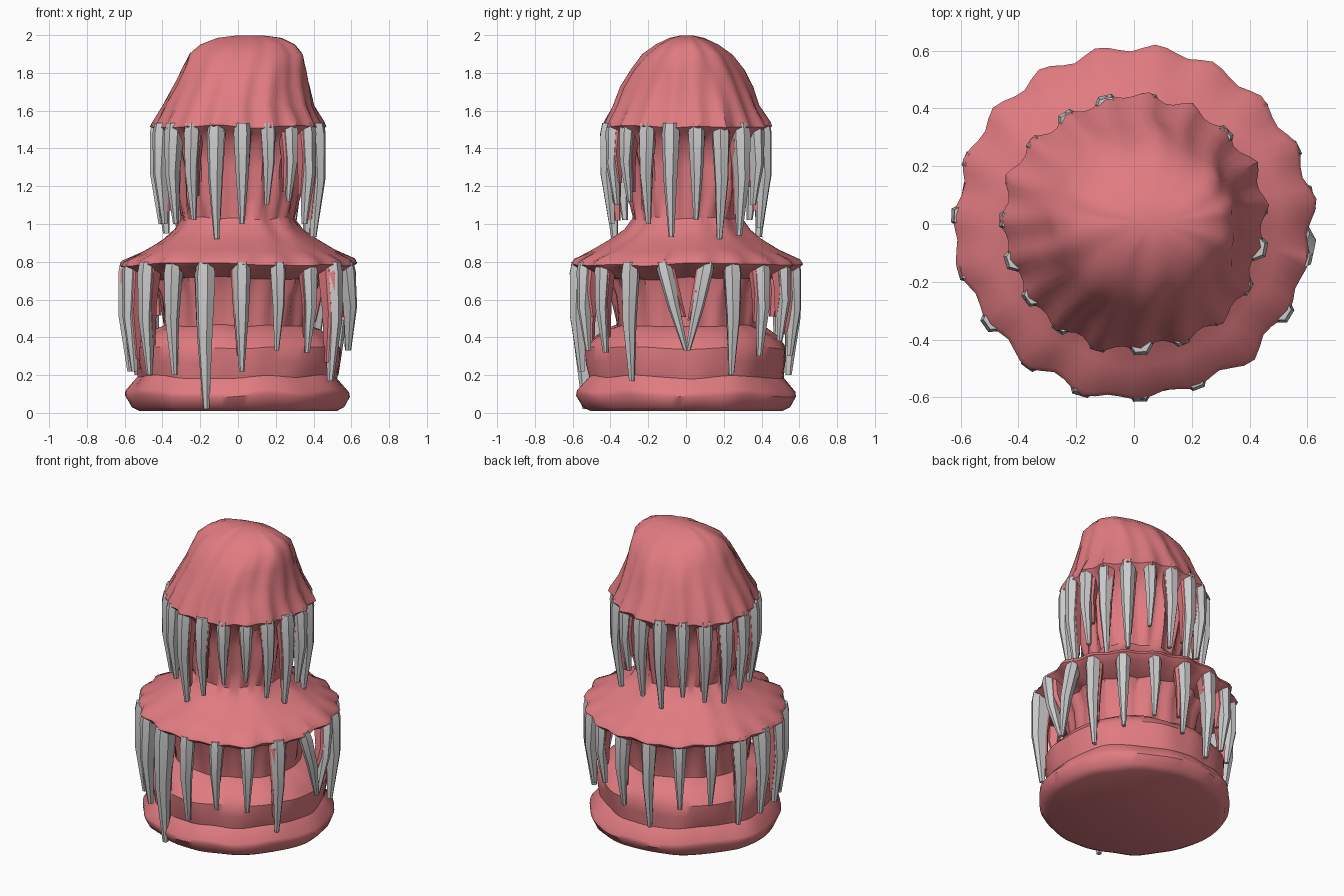
import bpy, bmesh, math, random
from mathutils import Vector, noise

if "Cube" in bpy.data.objects:
    bpy.data.objects.remove(bpy.data.objects["Cube"])

random.seed(4)
pink = bpy.data.materials.new("pink_flesh")
pink.diffuse_color = (0.75, 0.2, 0.22, 1)
pink.use_nodes = True
pink.node_tree.nodes["Principled BSDF"].inputs["Base Color"].default_value = pink.diffuse_color

# Two tiers of evenly spaced teeth: (first angle, rim height, rim radius, tip heights)
TIERS = {
    "lower": (-107, .80, .595, (.02, .22, .33, .32, .17, .33, .33, .2, .3, .38, .3, .2, .34, .36,
                                .2, .22, .22, .2, .2)),
    "upper": (-106, 1.535, .43, (.92, 1, 1.1, 1.12, 1, .93, 1.02, .92, .94, 1.1, .98, .93, 1.02,
                                 .98, .95, 1, 1, 1, 1.02))}
STEP = 2 * math.pi / 19

# Half outline of the body (height, radius)
PROFILE = [(.01, .52), (.03, .56), (.09, .592), (.115, .588), (.19, .525), (.27, .54),
           (.345, .545), (.40, .50), (.445, .43), (.46, .385), (.62, .39), (.71, .43),
           (.755, .57), (.785, .605), (.81, .59), (.86, .50), (.92, .40), (.97, .335),
           (1.03, .295), (1.15, .30), (1.3, .315), (1.42, .335), (1.49, .41), (1.515, .435),
           (1.54, .425), (1.63, .39), (1.73, .35), (1.82, .325), (1.9, .30), (1.95, .25),
           (1.985, .17), (1.998, .07)]
N = 95


def finish(bm, name, mat=None, angle=30):
    bmesh.ops.recalc_face_normals(bm, faces=bm.faces)
    me = bpy.data.meshes.new(name)
    bm.to_mesh(me)
    bm.free()
    ob = bpy.data.objects.new(name, me)
    bpy.context.collection.objects.link(ob)
    if mat:
        me.materials.append(mat)
    bpy.context.view_layer.objects.active = ob
    ob.select_set(True)
    bpy.ops.object.shade_smooth_by_angle(angle=math.radians(angle))
    ob.select_set(False)


def skin(bm, loops):
    """Join rings of vertices and cap both ends"""
    for lo, hi in zip(loops, loops[1:]):
        for i in range(len(lo)):
            bm.faces.new((lo[i - 1], lo[i], hi[i], hi[i - 1]))
    bm.faces.new(loops[0])
    bm.faces.new(loops[-1])


def body_ring(bm, z, r):
    """Lumpy oval ring, scalloped at the teeth, leaning right and flattened in the dome"""
    start = math.radians(TIERS["lower" if z < .9 else "upper"][0])
    scallop = .03 if .5 < z < .85 or 1.12 < z < 1.6 else .012 if 1.6 < z < 1.75 else 0
    dome = max(0, (z - 1.63) / .37)
    cx = .065 * dome
    squash = .975 - .5 * dome ** 3
    ring = []
    for i in range(N):
        a = 2 * math.pi * i / N
        c, s = math.cos(a), math.sin(a)
        gap = abs((a - start + STEP / 2) % STEP - STEP / 2)
        k = scallop * max(0, 1 - gap / .15)
        k += noise.noise(Vector((c * 3, s * 3, z * 5))) * .022 * min(1, r / .3)
        dz = noise.noise(Vector((c * 2, s * 2, z * 2 + 7))) * .02 if .05 < z < 1.93 else 0
        ring.append(bm.verts.new((cx + (r + k) * c, .005 + (r * squash + k) * s, z + dz)))
    return ring


# Flesh body: two flared tiers over a base
bm = bmesh.new()
skin(bm, [body_ring(bm, z, r) for z, r in PROFILE])
finish(bm, "flesh_body", pink, 40)


def fang(bm, angle, radius, top, tip, width, slant=0):
    """Six-sided fang hanging from the rim, bowed outward, tapering to a blunt tip"""
    out = Vector((math.cos(angle), math.sin(angle), 0))
    side = Vector((-out.y, out.x, 0))
    root = Vector((out.x * radius, out.y * radius * .97, 0))
    rows = []
    for f, k, bow in ((0, .85, -.005), (.1, 1, 0), (.5, .76, .008), (1, .3, -.02)):
        p = root + side * slant * f + out * bow
        p.z = top + (tip - top) * f
        rows.append([bm.verts.new(p + (side * u + out * v) * width * k)
                     for u, v in ((-1, 0), (-.5, -1.3), (.5, -1.3), (1, 0), (.5, .8), (-.5, .8))])
    skin(bm, rows)


# Grey fangs with ragged pink gum strips behind them
for label, (start, top, radius, tips) in TIERS.items():
    teeth, gums = bmesh.new(), bmesh.new()
    for i, tip in enumerate(tips):
        a = math.radians(start) + i * STEP
        width = .023 + .042 * (top - tip)
        # One pair on the right side of the lower tier leans together
        slant = {5: .12, 6: -.10}.get(i, 0) if label == "lower" else 0
        if slant < 0:
            a += .08
        fang(teeth, a, radius, top, tip, width, slant)
        short = tip + (top - tip) * random.uniform(.1, .4)
        fang(gums, a + random.uniform(-.02, .02), radius - random.uniform(.01, .03), top - .01,
             short, width, slant * .8)
    finish(teeth, label + "_teeth", None, 15)
    finish(gums, label + "_gums", pink, 15)
